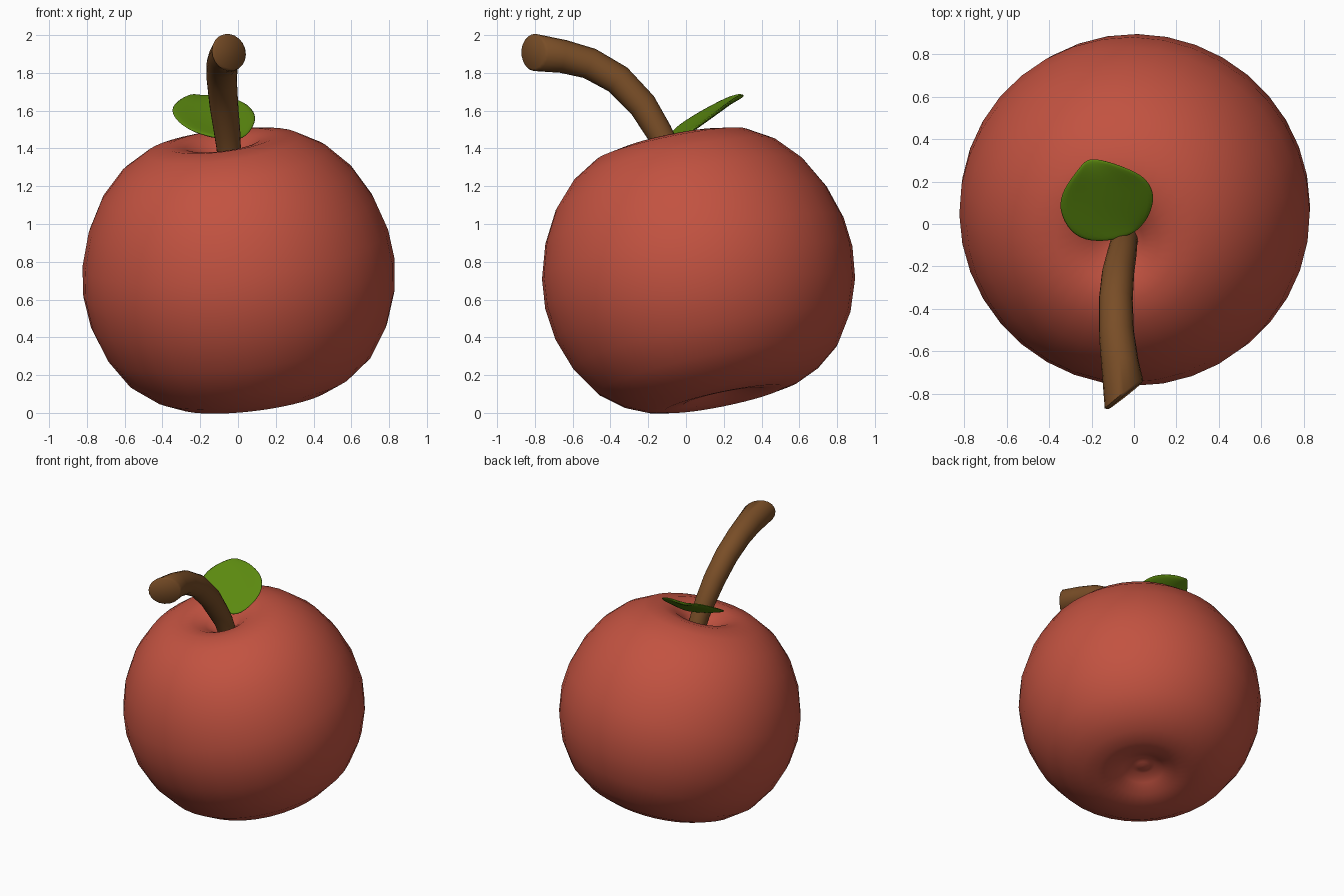
import bpy, bmesh, math
from mathutils import Vector

if "Cube" in bpy.data.objects:
    bpy.data.objects.remove(bpy.data.objects["Cube"])


def material(name, rgb):
    m = bpy.data.materials.new(name)
    m.diffuse_color = (*rgb, 1)
    m.use_nodes = True
    m.node_tree.nodes["Principled BSDF"].inputs["Base Color"].default_value = m.diffuse_color
    return m


def make(name, verts, faces, mat, angle=None):
    me = bpy.data.meshes.new(name)
    me.from_pydata([tuple(v) for v in verts], [], faces)
    bm = bmesh.new()
    bm.from_mesh(me)
    bmesh.ops.recalc_face_normals(bm, faces=bm.faces)
    bm.to_mesh(me)
    bm.free()
    me.materials.append(mat)
    for p in me.polygons:
        p.use_smooth = True
    ob = bpy.data.objects.new(name, me)
    bpy.context.collection.objects.link(ob)
    if angle:
        bpy.context.view_layer.objects.active = ob
        ob.select_set(True)
        bpy.ops.object.shade_smooth_by_angle(angle=math.radians(angle))
        ob.select_set(False)
    return ob


def skin(rings):
    """Closed rings of equal length joined into a tube with n-gon caps."""
    n = len(rings[0])
    verts = [v for r in rings for v in r]
    faces = [(i * n + j, i * n + (j + 1) % n, (i + 1) * n + (j + 1) % n, (i + 1) * n + j)
             for i in range(len(rings) - 1) for j in range(n)]
    faces += [tuple(range(n)), tuple(range(len(verts) - n, len(verts)))]
    return verts, faces


red = material("apple red", (0.54, 0.085, 0.052))
brown = material("stem brown", (0.19, 0.075, 0.02))
green = material("leaf green", (0.105, 0.25, 0.005))

# Fruit body: lathe profile (radius, height) about a tilted axis
profile = [(0.01, 0.575), (0.06, 0.59), (0.12, 0.64), (0.20, 0.69), (0.29, 0.705),
           (0.41, 0.68), (0.55, 0.595), (0.67, 0.465), (0.76, 0.30), (0.815, 0.12),
           (0.83, -0.04), (0.81, -0.21), (0.75, -0.38), (0.65, -0.535), (0.53, -0.63),
           (0.42, -0.68), (0.32, -0.70), (0.22, -0.69), (0.14, -0.65), (0.08, -0.615),
           (0.04, -0.625), (0.01, -0.63)]
tilt = Vector((0, 0, 1)).rotation_difference(Vector((-0.12, -0.20, 0.97)))
centre = Vector((0, 0.06, 0.755))
SEG = 36
rings = [[centre + tilt @ Vector((r * math.cos(2 * math.pi * k / SEG),
                                  r * math.sin(2 * math.pi * k / SEG), z))
          for k in range(SEG)] for r, z in profile]
make("fruit_body", *skin(rings), red)

# Stem: swept circle bending forward, end cut at a slant
path = [((-0.04, -0.06, 1.30), 0.062), ((-0.05, -0.10, 1.41), 0.065),
        ((-0.058, -0.145, 1.49), 0.07), ((-0.075, -0.23, 1.63), 0.076),
        ((-0.086, -0.36, 1.765), 0.08), ((-0.083, -0.51, 1.85), 0.083),
        ((-0.067, -0.65, 1.887), 0.088), ((-0.048, -0.80, 1.908), 0.098)]
pts = [Vector(p) for p, r in path]
cut = Vector((0.62, -0.78, 0.05)).normalized()
rings = []
for i, (p, r) in enumerate(path):
    t = (pts[min(i + 1, len(pts) - 1)] - pts[max(i - 1, 0)]).normalized()
    side = t.cross(Vector((1, 0, 0))).normalized()
    other = t.cross(side)
    ring = []
    for k in range(20):
        a = 2 * math.pi * k / 20
        v = pts[i] + r * (math.cos(a) * side + math.sin(a) * other)
        if i == len(path) - 1:
            v -= t * ((v - pts[i]).dot(cut) / t.dot(cut))
        ring.append(v)
    rings.append(ring)
# small rounded lip on the cut end
end = rings[-1]
rings.append([pts[-1] + (v - pts[-1]) * 0.88 + cut * 0.012 for v in end])
make("stem", *skin(rings), brown, 50)

# Leaf: rows of left edge, midrib and right edge, folded along the midrib
rows = [((-0.10, -0.075, 1.455), (-0.045, -0.06, 1.45), (0.0, -0.04, 1.45)),
        ((-0.21, -0.088, 1.475), (-0.06, -0.03, 1.465), (0.04, -0.01, 1.46)),
        ((-0.31, -0.05, 1.52), (-0.085, 0.04, 1.505), (0.08, 0.04, 1.50)),
        ((-0.37, 0.07, 1.595), (-0.12, 0.12, 1.56), (0.11, 0.13, 1.565)),
        ((-0.34, 0.165, 1.645), (-0.145, 0.18, 1.60), (0.075, 0.21, 1.625)),
        ((-0.285, 0.235, 1.678), (-0.17, 0.24, 1.64), (0.0, 0.255, 1.665)),
        ((-0.235, 0.295, 1.69), (-0.20, 0.315, 1.68), (-0.12, 0.293, 1.685))]
verts = [v for row in rows for v in row]
faces = [(i * 3 + j, i * 3 + j + 1, i * 3 + j + 4, i * 3 + j + 3)
         for i in range(len(rows) - 1) for j in range(2)]
leaf = make("leaf", verts, faces, green)
solid = leaf.modifiers.new("thickness", 'SOLIDIFY')
solid.thickness = 0.02
solid.offset = 0
sub = leaf.modifiers.new("smooth", 'SUBSURF')
sub.levels = sub.render_levels = 2
